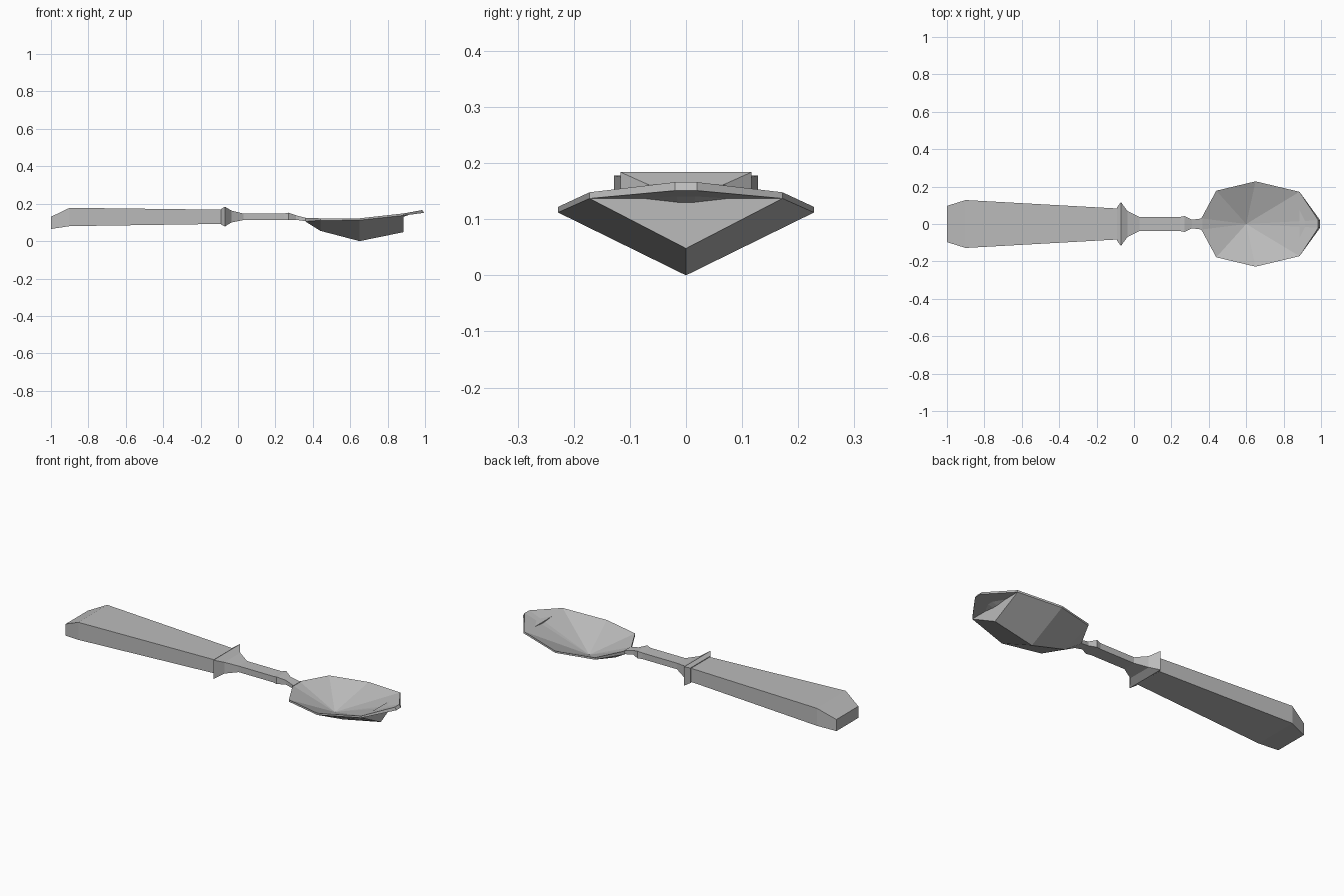
import bpy, bmesh
from mathutils import Vector

cube = bpy.data.objects.get("Cube")
if cube:
    bpy.data.objects.remove(cube, do_unlink=True)

# One plain metal colour
metal = bpy.data.materials.new("grey metal")
metal.use_nodes = True
grey = (0.5, 0.5, 0.5, 1)
metal.diffuse_color = grey
metal.node_tree.nodes["Principled BSDF"].inputs["Base Color"].default_value = grey


def finish(bm, name):
    bmesh.ops.recalc_face_normals(bm, faces=bm.faces)
    mesh = bpy.data.meshes.new(name)
    bm.to_mesh(mesh)
    bm.free()
    mesh.materials.append(metal)
    obj = bpy.data.objects.new(name, mesh)
    bpy.context.collection.objects.link(obj)
    return obj


def loft(name, stations):
    """Rectangular sections (x, half width, bottom, top) joined along x."""
    bm = bmesh.new()
    rings = [[bm.verts.new((x, y, z)) for y, z in
              ((-w, low), (w, low), (w, high), (-w, high))]
             for x, w, low, high in stations]
    for a, b in zip(rings, rings[1:]):
        for i in range(4):
            j = (i + 1) % 4
            bm.faces.new((a[i], a[j], b[j], b[i]))
    bm.faces.new(rings[0])
    bm.faces.new(rings[-1])
    return finish(bm, name)


# Broad tapered grip, flared collar and thin neck
grip_end = (-0.09, 0.083, 0.092, 0.168)
collar_end = (0.03, 0.037, 0.113, 0.147)
loft("handle", [(-1, 0.097, 0.065, 0.13), (-0.9, 0.128, 0.08, 0.178), grip_end])
loft("collar", [(-0.09, 0.09, 0.088, 0.172), (-0.07, 0.117, 0.078, 0.184),
                (-0.035, 0.07, 0.1, 0.163), collar_end])
loft("neck", [collar_end, (0.245, 0.037, 0.113, 0.147), (0.27, 0.043, 0.112, 0.152),
              (0.31, 0.023, 0.114, 0.138), (0.365, 0.03, 0.106, 0.124)])

# Bowl: half of the rim as (x, y, bottom, top), mirrored across y
half_rim = [(0.36, 0.03, 0.105, 0.124), (0.44, 0.178, 0.111, 0.122),
            (0.65, 0.228, 0.112, 0.122), (0.885, 0.172, 0.137, 0.148),
            (0.995, 0.02, 0.151, 0.166)]
rim = half_rim + [(x, -y, low, high) for x, y, low, high in reversed(half_rim)]
bm = bmesh.new()
lower = [bm.verts.new((x, y, low)) for x, y, low, high in rim]
upper = [bm.verts.new((x - 0.01 * (x > 0.9), y, high)) for x, y, low, high in rim]
hollow = bm.verts.new((0.6, 0, 0.028))
keel = [bm.verts.new((x, 0, z)) for x, z in ((0.44, 0.055), (0.65, 0.0), (0.885, 0.048))]

# Rim edge and the fan of the hollow
for i in range(len(rim)):
    j = (i + 1) % len(rim)
    bm.faces.new((lower[i], lower[j], upper[j], upper[i]))
    bm.faces.new((upper[i], upper[j], hollow))

# Keeled underside, both sides
for side in (lower[:5], lower[:4:-1]):
    bm.faces.new((side[0], side[1], keel[0]))
    for i in (1, 2):
        bm.faces.new((side[i], side[i + 1], keel[i], keel[i - 1]))
bm.faces.new((lower[0], lower[-1], keel[0]))

# Upright end of the keel and the thin lip beyond it
bm.faces.new((lower[3], lower[6], keel[2]))
bm.faces.new((lower[3], lower[4], lower[5], lower[6]))
finish(bm, "bowl")
